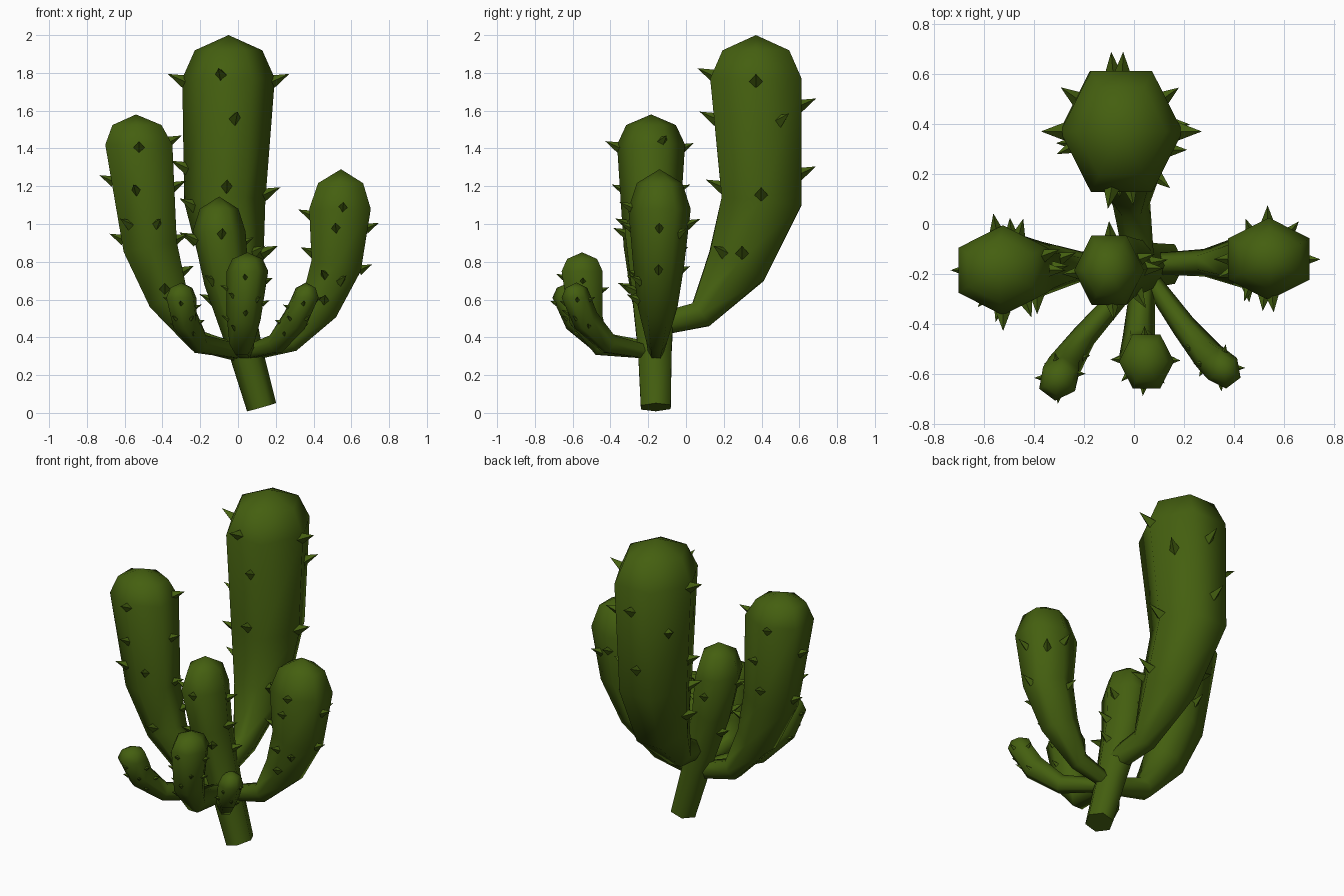
import bpy, bmesh, math
from mathutils import Vector
from mathutils.bvhtree import BVHTree

cube = bpy.data.objects.get("Cube")
if cube:
    bpy.data.objects.remove(cube)

green = bpy.data.materials.new("cactus green")
green.use_nodes = True
COLOUR = (0.058, 0.115, 0.005, 1)
green.diffuse_color = COLOUR
green.node_tree.nodes["Principled BSDF"].inputs["Base Color"].default_value = COLOUR

SIDES = 6


def add_object(name, bm, smooth):
    bmesh.ops.recalc_face_normals(bm, faces=bm.faces)
    mesh = bpy.data.meshes.new(name)
    bm.to_mesh(mesh)
    bm.free()
    mesh.materials.append(green)
    obj = bpy.data.objects.new(name, mesh)
    bpy.context.collection.objects.link(obj)
    if smooth:
        bpy.ops.object.select_all(action="DESELECT")
        obj.select_set(True)
        bpy.context.view_layer.objects.active = obj
        bpy.ops.object.shade_smooth_by_angle(angle=math.radians(70))
    return obj


def loft(path, apex, side):
    """Six-sided tube along (x, y, z, radius) points, closed by a dome."""
    bm = bmesh.new()
    pts = [Vector(p[:3]) for p in path]
    radii = [p[3] for p in path]
    dirs = []
    for i in range(len(pts)):
        a, b = pts[max(i - 1, 0)], pts[min(i + 1, len(pts) - 1)]
        dirs.append((b - a).normalized())
    dirs[-1] = Vector((0, 0, 1))
    top = Vector(apex)
    pts.append(pts[-1].lerp(top, 0.65))
    radii.append(radii[-1] * 0.73)
    dirs.append(dirs[-1])
    rings = []
    for p, r, t in zip(pts, radii, dirs):
        u = Vector(side)
        u = (u - t * u.dot(t)).normalized()
        v = t.cross(u) * 1.14
        ring = []
        for k in range(SIDES):
            a = math.tau * k / SIDES
            ring.append(bm.verts.new(p + (u * math.cos(a) + v * math.sin(a)) * r))
        rings.append(ring)
    for low, high in zip(rings, rings[1:]):
        for k in range(SIDES):
            n = (k + 1) % SIDES
            bm.faces.new((low[k], low[n], high[n], high[k]))
    tip = bm.verts.new(top)
    for k in range(SIDES):
        bm.faces.new((rings[-1][k], rings[-1][(k + 1) % SIDES], tip))
    bm.faces.new(rings[0][::-1])
    return bm


def centre_at(path, z):
    for a, b in zip(path, path[1:]):
        if a[2] <= z <= b[2]:
            f = (z - a[2]) / (b[2] - a[2])
            return Vector(a[:3]).lerp(Vector(b[:3]), f)
    return Vector((path[-1][0], path[-1][1], z))


def add_spine(bm, base, direction, size):
    """Four-sided thorn standing on the skin."""
    u = direction.cross(Vector((0, 0, 1))).normalized()
    v = direction.cross(u)
    root = base - direction * size * 0.2
    ring = [bm.verts.new(root + d * size * 0.42) for d in (u, v, -u, -v)]
    tip = bm.verts.new(base + direction * size)
    for k in range(4):
        bm.faces.new((ring[k], ring[(k + 1) % 4], tip))
    bm.faces.new(ring[::-1])


def stem(name, path, apex, side, size, spines):
    body = loft(path, apex, side)
    tree = BVHTree.FromBMesh(body)
    add_object(name, body, True)
    thorns = bmesh.new()
    for z, angle in spines:
        a = math.radians(angle)
        out = Vector((math.cos(a), math.sin(a), 0))
        hit = tree.ray_cast(centre_at(path, z), out)[0]
        if hit:
            add_spine(thorns, hit, (out + Vector((0, 0, 0.45))).normalized(), size)
    add_object(name + "_spines", thorns, False)


X, Y = (1, 0, 0), (0, 1, 0)

# Leaning trunk
stem("trunk",
     [(0.125, -0.16, 0.03, 0.08), (0.04, -0.165, 0.33, 0.09),
      (-0.06, -0.175, 0.7, 0.12), (-0.1, -0.185, 0.96, 0.14)],
     (-0.1, -0.185, 1.145), X, 0.07,
     [(0.95, 275), (0.92, 185), (0.75, 0), (0.7, 230), (0.9, 20),
      (0.65, 300), (0.6, 170), (0.85, 95), (0.6, 10)])

# Tall rear arm
stem("rear_arm",
     [(0.02, -0.14, 0.47, 0.06), (-0.01, 0.08, 0.52, 0.075),
      (-0.03, 0.27, 0.78, 0.165), (-0.07, 0.4, 1.12, 0.215),
      (-0.05, 0.37, 1.77, 0.245)],
     (-0.05, 0.37, 2.0), X, 0.085,
     [(1.76, 0), (1.76, 180), (1.79, 260), (1.56, 280), (1.2, 272),
      (1.3, 185), (1.16, 0), (1.63, 88), (1.27, 95), (1.55, 35),
      (1.5, 145), (0.85, 0), (0.92, 180), (1.1, 205), (0.85, 320)])

# Left and right arms
stem("right_arm",
     [(0.03, -0.17, 0.31, 0.045), (-0.21, -0.17, 0.38, 0.06),
      (-0.37, -0.18, 0.61, 0.11), (-0.465, -0.185, 0.88, 0.145),
      (-0.525, -0.185, 1.42, 0.18)],
     (-0.54, -0.185, 1.58), Y, 0.07,
     [(1.41, 270), (1.44, 20), (1.23, 180), (1.18, 255), (0.92, 182),
      (1.0, 290), (0.92, 5), (1.4, 100), (1.18, 75), (1.0, 95),
      (0.66, 270), (0.75, 20), (1.2, 0), (1.0, 225)])
stem("left_arm",
     [(0.04, -0.16, 0.31, 0.04), (0.28, -0.155, 0.375, 0.055),
      (0.43, -0.15, 0.56, 0.105), (0.52, -0.145, 0.78, 0.135),
      (0.54, -0.14, 1.08, 0.165)],
     (0.545, -0.14, 1.29), Y, 0.065,
     [(1.09, 275), (0.98, 0), (0.76, 0), (0.73, 250), (1.0, 90),
      (0.98, 265), (0.75, 110), (0.7, 300), (1.05, 180), (0.85, 200),
      (0.95, 50), (0.6, 275)])

# Small front arms
stem("front_middle_arm",
     [(0.04, -0.18, 0.33, 0.045), (0.02, -0.45, 0.365, 0.065),
      (0.03, -0.53, 0.5, 0.09), (0.05, -0.55, 0.75, 0.11)],
     (0.05, -0.55, 0.85), X, 0.038,
     [(0.72, 265), (0.66, 180), (0.7, 0), (0.53, 275), (0.58, 0),
      (0.5, 185), (0.62, 225), (0.6, 310), (0.65, 90), (0.45, 240)])
stem("front_right_arm",
     [(0.02, -0.2, 0.32, 0.035), (-0.2, -0.45, 0.365, 0.05),
      (-0.28, -0.57, 0.49, 0.07), (-0.3, -0.62, 0.61, 0.08)],
     (-0.3, -0.62, 0.69), (0.8, -0.6, 0), 0.032,
     [(0.6, 180), (0.56, 0), (0.58, 265), (0.5, 230), (0.5, 300),
      (0.46, 190), (0.48, 20), (0.6, 100), (0.42, 270)])
stem("front_left_arm",
     [(0.05, -0.2, 0.32, 0.035), (0.2, -0.41, 0.365, 0.05),
      (0.3, -0.53, 0.49, 0.065), (0.355, -0.58, 0.61, 0.072)],
     (0.36, -0.58, 0.69), (0.8, 0.6, 0), 0.032,
     [(0.6, 0), (0.56, 180), (0.58, 275), (0.5, 240), (0.5, 320),
      (0.46, 350), (0.48, 160), (0.6, 80), (0.42, 270)])
